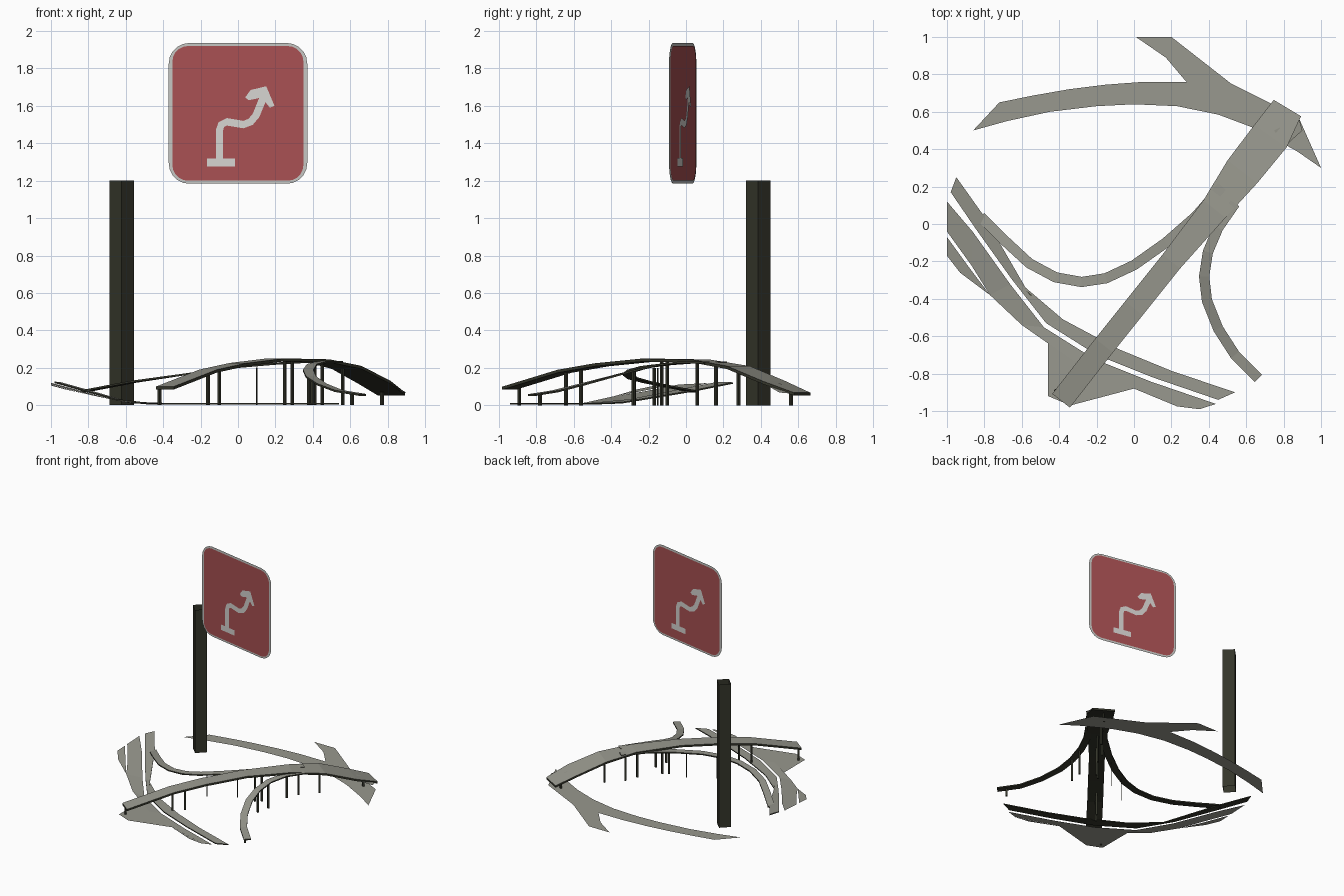
import bpy
import math
from mathutils import Vector

cube = bpy.data.objects.get("Cube")
if cube:
    bpy.data.objects.remove(cube, do_unlink=True)


def material(name, rgb):
    linear = [((c / 255 + 0.055) / 1.055) ** 2.4 for c in rgb] + [1]
    mat = bpy.data.materials.new(name)
    mat.use_nodes = True
    mat.diffuse_color = linear
    mat.node_tree.nodes["Principled BSDF"].inputs["Base Color"].default_value = linear
    return mat


ROAD = material("road grey", (152, 152, 142))
DARK = material("dark metal", (52, 53, 42))
RED = material("sign red", (168, 80, 82))
WHITE = material("sign white", (213, 211, 208))
RIM = material("rim grey", (196, 197, 193))


def make(name, verts, faces, mats, indices=None):
    mesh = bpy.data.meshes.new(name)
    mesh.from_pydata([tuple(v) for v in verts], [], faces)
    for mat in mats:
        mesh.materials.append(mat)
    for i, face in enumerate(mesh.polygons):
        face.material_index = indices[i] if indices else 0
    obj = bpy.data.objects.new(name, mesh)
    bpy.context.collection.objects.link(obj)
    return obj


def sheet(name, points, mat, z=0.0):
    verts = [(x, y, z) for x, y in points]
    return make(name, verts, [list(range(len(verts)))], [mat])


def strip(name, left, right, top, thick=0.0):
    """Band between two edges; with a thickness it gets a dark underside."""
    n = len(left)
    verts = [Vector(p) for p in left + right]
    faces = [(i, i + n, i + n + 1, i + 1) for i in range(n - 1)]
    kinds = [0] * len(faces)
    if thick:
        m = 2 * n
        verts += [v - Vector((0, 0, thick)) for v in verts]
        rim = list(range(n)) + list(range(m - 1, n - 1, -1))
        faces += [tuple(i + m for i in reversed(f)) for f in faces]
        for a, b in zip(rim, rim[1:] + rim[:1]):
            faces.append((a, b, b + m, a + m))
        kinds += [1] * (len(faces) - len(kinds))
    return make(name, verts, faces, [top, DARK], kinds)


def ribbon(name, path, top, thick=0.0):
    """Band along a centre line of (x, y, z, width)."""
    centres = [Vector(p[:3]) for p in path]
    left, right = [], []
    for i, c in enumerate(centres):
        d = centres[min(i + 1, len(path) - 1)] - centres[max(i - 1, 0)]
        side = Vector((-d.y, d.x, 0)).normalized() * path[i][3] / 2
        left.append(c + side)
        right.append(c - side)
    return strip(name, left, right, top, thick)


# Raised main road
ribbon("main_bridge", [
    (-.39, -.945, .1, .12), (-.16, -.65, .19, .12), (0, -.45, .225, .12),
    (.2, -.2, .25, .12), (.43, .08, .245, .15), (.58, .28, .21, .2),
    (.73, .47, .13, .21), (.82, .62, .068, .17)], ROAD, .016)
# Corner flap where the main road reaches the ground
make("bridge_corner", [(.8, .41, .12), (.9, .5, .068), (.88, .57, .066), (.75, .5, .12)],
     [(0, 1, 2, 3)], [ROAD])

# Curved slip roads
W = .055
ribbon("left_ramp", [(x, y, z, W) for x, y, z in [
    (.47, .2, .235), (.33, .04, .235), (.17, -.1, .225), (0, -.22, .21), (-.15, -.29, .19),
    (-.28, -.31, .17), (-.42, -.285, .15), (-.56, -.21, .13), (-.69, -.09, .105),
    (-.82, .04, .08)]], ROAD, .01)
ribbon("right_ramp", [(x, y, z, W) for x, y, z in [
    (.54, .11, .235), (.45, -.02, .235), (.395, -.15, .22), (.375, -.28, .19),
    (.39, -.41, .155), (.45, -.56, .115), (.54, -.7, .08), (.665, -.825, .06)]], ROAD, .01)


# Ground crescent that climbs towards its left end
def ground(points, lift=0.0):
    return [(x, y, .004 + lift + .2 * max(0, -.55 - x) * 1.05
             + .05 * max(0, y + .3)) for x, y in points]


gap = [(-.98, .17), (-.85, -.02), (-.65, -.3), (-.47, -.53), (-.2, -.7), (.1, -.82), (.45, -.94)]
inner = [(-.95, .25), (-.8, .04), (-.58, -.34), (-.38, -.51), (-.08, -.67), (.2, -.785), (.54, -.9)]
strip("inner_crescent", ground(inner, .008), ground(gap, .008), ROAD, .008)
outer = [(-1, -.04), (-.87, -.22), (-.77, -.38), (-.6, -.54), (-.3, -.75), (0, -.88), (.35, -.99)]
strip("outer_crescent", ground([(x - .012, y - .022) if x > -.9 else (-1, .12) for x, y in gap]),
      ground(outer), ROAD)
barb = [(-1, -.07), (-.88, -.235), (-.77, -.38), (-.93, -.26), (-1, -.17)]
make("crescent_barb", ground(barb), [tuple(range(len(barb)))], [ROAD])
sheet("crescent_point", [(-.46, -.6), (-.46, -.92), (-.34, -.97), (0, -.88), (-.2, -.75)],
      ROAD, .003)
sheet("crescent_foot", [(0, -.88), (.23, -.975), (.35, -.99)], ROAD, .003)

# Flat arrow on the ground behind
sheet("ground_arrow", [
    (-.86, .5), (-.68, .55), (-.45, .6), (-.2, .63), (0, .64), (.23, .63), (.45, .585),
    (.65, .51), (.87, .39), (1, .3), (.88, .57), (.52, .75), (.2, 1), (.01, 1), (.17, .89),
    (.28, .76), (.05, .76), (-.15, .745), (-.35, .72), (-.55, .685), (-.72, .65)], ROAD, .002)


# Upright supports and the sign post
def column(name, x, y, height, radius, fill="NGON"):
    bpy.ops.mesh.primitive_cylinder_add(vertices=4, radius=radius, depth=height,
                                        end_fill_type=fill, location=(x, y, height / 2))
    obj = bpy.context.object
    obj.name = name
    obj.data.materials.append(DARK)


for x, y, h in [(-.42, -.89, .095), (-.16, -.64, .18), (-.1, -.56, .2), (.25, -.13, .235),
                (.29, -.1, .235), (.41, .06, .23), (.45, .16, .23), (.56, .28, .2),
                (.77, .56, .07), (.38, -.28, .18), (.4, -.17, .2), (.61, -.78, .06)]:
    column("support", x, y, h, .01)
for x, y, h in [(.1, -.15, .2), (-.1, -.27, .185)]:
    column("thin_support", x, y, h, .004)
column("sign_post", -.622, .385, 1.2, .066, "NOTHING")


# Two-sided sign
def rounded(half_x, half_y, radius):
    points = []
    for k in range(24):
        quarter = k // 6
        a = math.radians(90 * quarter + 18 * (k % 6))
        sx = 1 if quarter in (0, 3) else -1
        sy = 1 if quarter < 2 else -1
        points.append((sx * (half_x - radius) + radius * math.cos(a),
                       sy * (half_y - radius) + radius * math.sin(a)))
    return points


for side, turn in (("front", -11), ("back", 169)):
    parts = [
        sheet("sign_rim", rounded(.377, .376, .11), RIM, .001),
        sheet("sign_panel", rounded(.357, .36, .085), RED, .003),
        sheet("arrow_base", [(-.168, -.285), (-.016, -.285), (-.016, -.24), (-.168, -.24)],
              WHITE, .005),
        ribbon("arrow_stem", [(x, y, .005, .04) for x, y in [
            (-.1, -.25), (-.1, -.09), (-.09, -.06), (-.06, -.045), (.03, -.06),
            (.07, -.045), (.1, -.01), (.145, .1)]], WHITE),
        sheet("arrow_head", [(.155, .145), (.07, .125), (.04, .085), (.06, .07), (.13, .085),
                             (.175, .03), (.2, .04)], WHITE, .006),
    ]
    for part in parts:
        part.name = side + "_" + part.name
        part.location = (0, -.0175, 1.56)
        part.rotation_euler = (math.pi / 2, 0, math.radians(turn))
